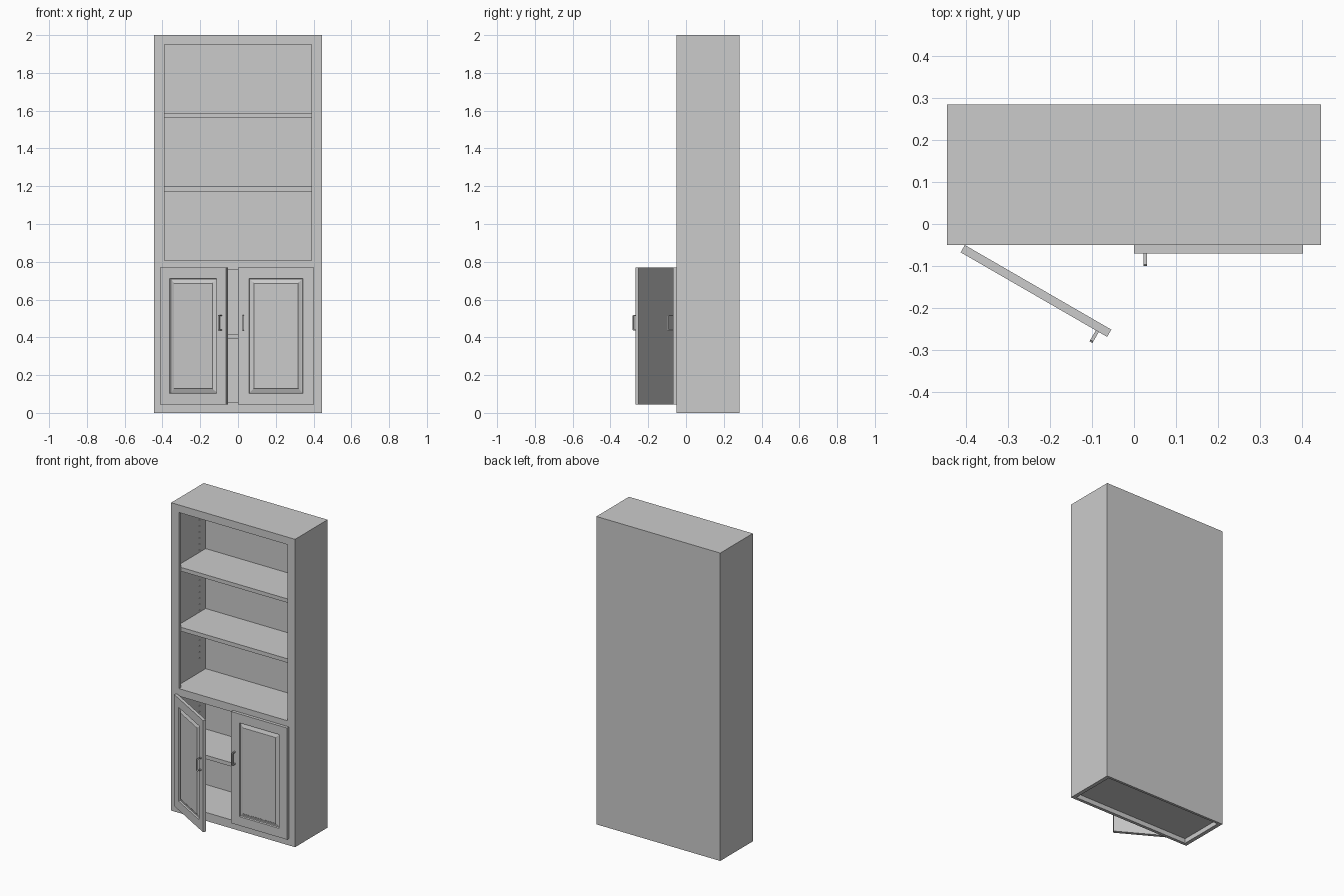
import bpy, bmesh, math
from mathutils import Matrix, Vector

if "Cube" in bpy.data.objects:
    bpy.data.objects.remove(bpy.data.objects["Cube"])


def finish(name, bm):
    bmesh.ops.recalc_face_normals(bm, faces=bm.faces)
    me = bpy.data.meshes.new(name)
    bm.to_mesh(me)
    bm.free()
    ob = bpy.data.objects.new(name, me)
    bpy.context.collection.objects.link(ob)
    return ob


def box(name, x0, x1, y0, y1, z0, z1):
    bm = bmesh.new()
    mid = Vector(((x0 + x1) / 2, (y0 + y1) / 2, (z0 + z1) / 2))
    size = Matrix.Diagonal((x1 - x0, y1 - y0, z1 - z0, 1))
    bmesh.ops.create_cube(bm, size=1, matrix=Matrix.Translation(mid) @ size)
    return finish(name, bm)


W, IN, OPEN = 0.445, 0.42, 0.39           # outer, inner wall, frame opening half widths
FRONT, BOARD, BACK = -0.05, -0.03, 0.284  # frame front, frame back, cabinet back
INBACK = 0.268

# Face frame: stiles and rails
for side, s in (("left", -1), ("right", 1)):
    a, b = sorted((s * OPEN, s * W))
    box(side + "_stile", a, b, FRONT, BOARD, 0, 2)
for name, z0, z1 in (("bottom_rail", 0, 0.055), ("middle_rail", 0.758, 0.807),
                     ("top_rail", 1.951, 2)):
    box(name, -OPEN, OPEN, FRONT, BOARD, z0, z1)

# Carcass: back, top, fixed floors and adjustable shelves
box("back_panel", -IN, IN, INBACK, BACK, 0, 2)
for name, z0, z1 in (("top_board", 1.975, 2), ("cupboard_floor", 0.03, 0.055),
                     ("cupboard_shelf", 0.39, 0.415), ("upper_floor", 0.782, 0.807),
                     ("lower_open_shelf", 1.172, 1.198), ("upper_open_shelf", 1.562, 1.587)):
    box(name, -IN, IN, BOARD, INBACK, z0, z1)

# Side panels with two columns of shelf-pin holes on the inside
for side, s in (("left", -1), ("right", 1)):
    a, b = sorted((s * IN, s * W))
    panel = box(side + "_side_panel", a, b, BOARD, BACK, 0, 2)
    bm = bmesh.new()
    for y in (0.007, 0.205):
        for z0, count in ((0.2, 11), (0.9, 26)):
            for i in range(count):
                m = Matrix.Translation((s * IN, y, z0 + 0.039 * i)) @ Matrix.Rotation(math.pi / 2, 4, 'Y')
                bmesh.ops.create_cone(bm, cap_ends=True, segments=8, radius1=0.004,
                                      radius2=0.004, depth=0.02, matrix=m)
    cutter = finish("pin_hole_cutter", bm)
    cutter.hide_render = True
    mod = panel.modifiers.new("pin_holes", 'BOOLEAN')
    mod.operation, mod.object, mod.solver = 'DIFFERENCE', cutter, 'EXACT'
    bpy.context.view_layer.objects.active = panel
    bpy.ops.object.modifier_apply(modifier=mod.name)
    bpy.data.objects.remove(cutter)

# Doors: concentric rectangles (inset, y) make the raised panel; origin on the hinge
DW, Z0, Z1 = 0.402, 0.045, 0.77
RINGS = [(0, 0), (0, -0.02), (0.058, -0.02), (0.061, -0.011), (0.066, -0.011),
         (0.082, -0.017), (0.084, -0.019)]


def door(side, s, angle):
    bm = bmesh.new()
    loops = []
    for d, y in RINGS:
        pts = ((d, Z0 + d), (DW - d, Z0 + d), (DW - d, Z1 - d), (d, Z1 - d))
        loops.append([bm.verts.new((-s * x, y, z)) for x, z in pts])
    for p, q in zip(loops, loops[1:]):
        for i in range(4):
            j = (i + 1) % 4
            bm.faces.new((p[i], p[j], q[j], q[i]))
    bm.faces.new(loops[0])
    bm.faces.new(loops[-1])
    panel = finish(side + "_door", bm)

    # Bracket handle: C profile extruded sideways
    bm = bmesh.new()
    prof = [(-0.019, 0.435), (-0.046, 0.435), (-0.05, 0.439), (-0.05, 0.515), (-0.046, 0.519),
            (-0.019, 0.519), (-0.019, 0.512), (-0.043, 0.512), (-0.043, 0.442), (-0.019, 0.442)]
    face = bm.faces.new([bm.verts.new((-s * (DW - 0.031), y, z)) for y, z in prof])
    new = bmesh.ops.extrude_face_region(bm, geom=[face])["geom"]
    bmesh.ops.translate(bm, vec=(-s * 0.008, 0, 0),
                        verts=[v for v in new if isinstance(v, bmesh.types.BMVert)])
    handle = finish(side + "_door_handle", bm)
    for ob in (panel, handle):
        ob.location = (s * DW, FRONT, 0)
        ob.rotation_euler.z = angle


door("right", 1, 0)
door("left", -1, -math.radians(30))
